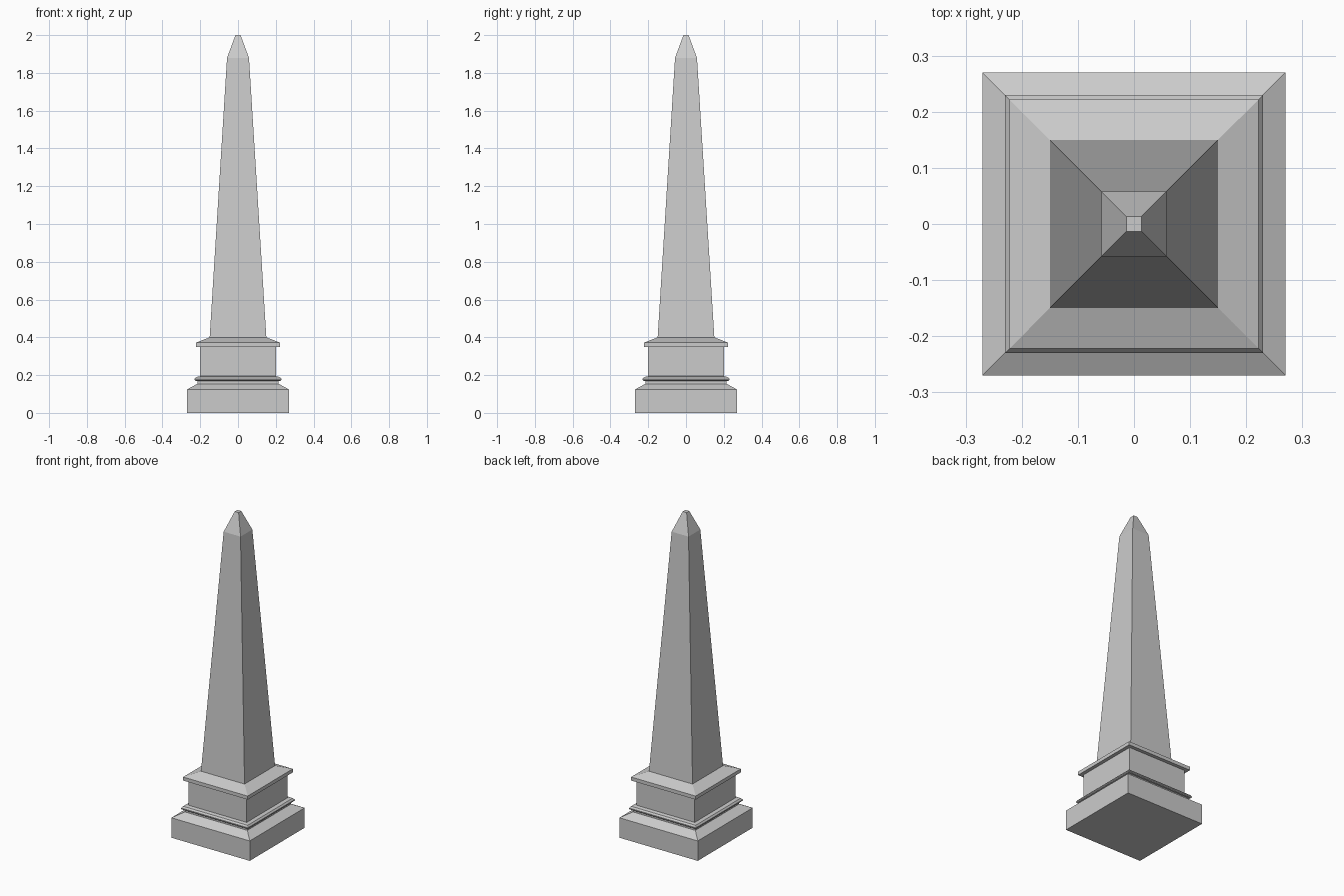
import bpy
import bmesh

if "Cube" in bpy.data.objects:
    bpy.data.objects.remove(bpy.data.objects["Cube"])


def square_stack(name, profile, bottom=False, top=False):
    """Skin square rings given as (half width, height), capping outer ends only."""
    bm = bmesh.new()
    rings = []
    for h, z in profile:
        rings.append([bm.verts.new((sx * h, sy * h, z))
                      for sx, sy in ((-1, -1), (1, -1), (1, 1), (-1, 1))])
    for a, b in zip(rings, rings[1:]):
        for i in range(4):
            j = (i + 1) % 4
            bm.faces.new((a[i], a[j], b[j], b[i]))
    if bottom:
        bm.faces.new(rings[0][::-1])
    if top:
        bm.faces.new(rings[-1])
    mesh = bpy.data.meshes.new(name)
    bm.to_mesh(mesh)
    bm.free()
    obj = bpy.data.objects.new(name, mesh)
    bpy.context.collection.objects.link(obj)
    return obj


# Plinth with sloped shoulder
square_stack("plinth", [(0.27, 0), (0.27, 0.124), (0.215, 0.154)], bottom=True)

# Neck and chamfered bead moulding
square_stack("base_moulding", [(0.215, 0.154), (0.215, 0.17), (0.226, 0.17),
                               (0.23, 0.174), (0.23, 0.18), (0.222, 0.19),
                               (0.20, 0.194)])

# Pedestal block
square_stack("pedestal", [(0.20, 0.194), (0.20, 0.35)])

# Overhanging cornice sloping in to the shaft
square_stack("cornice", [(0.20, 0.35), (0.222, 0.35), (0.222, 0.372), (0.15, 0.40)])

# Tapered shaft
square_stack("shaft", [(0.15, 0.40), (0.058, 1.88)])

# Pyramid tip with small blunt top
square_stack("tip", [(0.058, 1.88), (0.0135, 2.0)], top=True)
